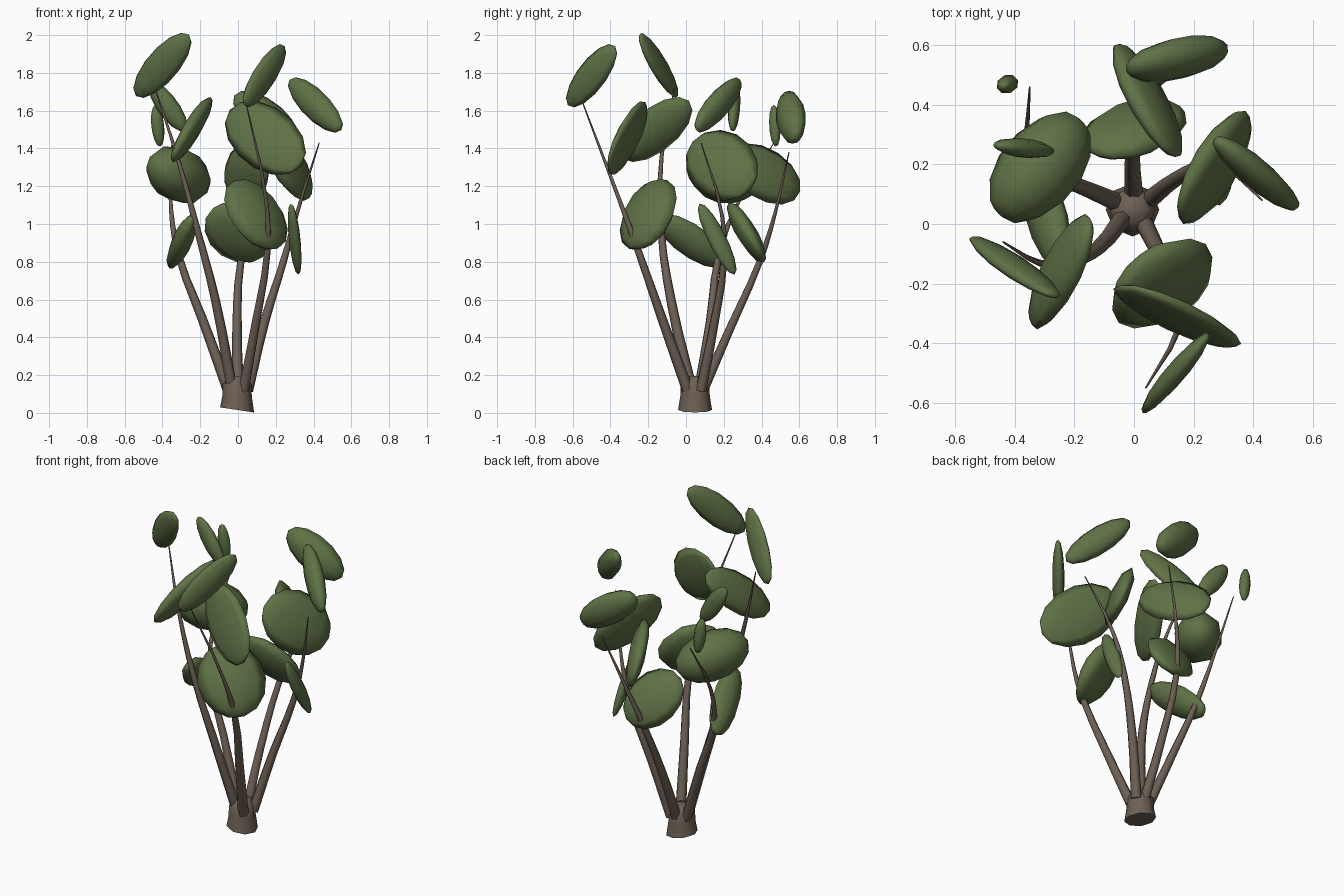
import bpy, bmesh, math
from mathutils import Matrix, Vector

if "Cube" in bpy.data.objects:
    bpy.data.objects.remove(bpy.data.objects["Cube"])


def material(name, rgb):
    m = bpy.data.materials.new(name)
    m.diffuse_color = (*rgb, 1)
    m.use_nodes = True
    m.node_tree.nodes["Principled BSDF"].inputs["Base Color"].default_value = m.diffuse_color
    return m


GREEN = material("leaf_green", (0.115, 0.17, 0.062))
BROWN = material("bark_brown", (0.155, 0.118, 0.09))


def add_mesh(name, bm, mat):
    bmesh.ops.recalc_face_normals(bm, faces=bm.faces)
    me = bpy.data.meshes.new(name)
    for f in bm.faces:
        f.smooth = True
    bm.to_mesh(me)
    bm.free()
    me.materials.append(mat)
    ob = bpy.data.objects.new(name, me)
    bpy.context.collection.objects.link(ob)
    return ob


def main_axis(c):
    """Longest axis of a symmetric matrix and its squared length."""
    m = c.copy()
    for _ in range(8):
        m = m @ m
        t = m[0][0] + m[1][1] + m[2][2]
        m = m * (1 / t)
    u = max((m.col[i].copy() for i in range(3)), key=lambda v: v.length).normalized()
    return u, u.dot(c @ u)


def leaf_clump(name, centre, half, tilt):
    """Low-poly ellipsoid from half extents and tilt in the xy, xz and yz planes."""
    hx, hy, hz = half
    xy, xz, yz = tilt[0] * hx * hy, tilt[1] * hx * hz, tilt[2] * hy * hz
    c = Matrix(((hx * hx, xy, xz), (xy, hy * hy, yz), (xz, yz, hz * hz)))
    u1, l1 = main_axis(c)
    rest = c - Matrix([[l1 * u1[i] * u1[j] for j in range(3)] for i in range(3)])
    u2, l2 = main_axis(rest)
    u2 = (u2 - u1 * u1.dot(u2)).normalized()
    u3 = u1.cross(u2)
    l3 = max(hx * hx + hy * hy + hz * hz - l1 - l2, 0.03 ** 2)
    # poles of the sphere lie at the tips of the clump
    axes = Matrix((u2 * math.sqrt(l2), u3 * math.sqrt(l3), u1 * math.sqrt(l1))).transposed()
    bm = bmesh.new()
    bmesh.ops.create_uvsphere(bm, u_segments=8, v_segments=7, radius=1.05)
    for v in bm.verts:
        v.co = axes @ v.co + Vector(centre)
    add_mesh(name, bm, GREEN)


# leaf clumps: centre, half extents, tilt
leaf_clump("front_left_top_leaf", (-.40, -.145, 1.84), (.147, .10, .165), (-.90, .72, -.87))
leaf_clump("front_left_mid_leaf", (-.245, -.16, 1.50), (.105, .185, .165), (.72, .85, .60))
leaf_clump("front_left_low_leaf", (-.295, .03, .91), (.08, .18, .14), (-.5, .7, -.7))
leaf_clump("left_top_leaf", (-.37, .255, 1.62), (.098, .033, .125), (-.3, -.75, .2))
leaf_clump("left_small_leaf", (-.425, .47, 1.52), (.035, .025, .105), (.3, -.3, -.2))
leaf_clump("left_low_leaf", (-.315, .19, 1.26), (.165, .18, .148), (.4, -.2, -.2))
leaf_clump("front_top_leaf", (.14, -.50, 1.785), (.11, .13, .16), (.92, .75, .72))
leaf_clump("front_mid_leaf", (.145, -.31, 1.455), (.205, .10, .188), (-.85, -.35, .75))
leaf_clump("front_low_leaf", (.095, -.20, 1.05), (.165, .15, .18), (.42, -.42, .42))
leaf_clump("right_top_leaf", (.41, .17, 1.63), (.14, .12, .14), (-.85, -.72, .75))
leaf_clump("right_mid_leaf", (.27, .19, 1.31), (.12, .185, .18), (.7, -.6, -.1))
leaf_clump("right_low_leaf", (.30, .165, .92), (.032, .098, .18), (.4, -.6, -.85))
leaf_clump("back_top_leaf", (.145, .555, 1.565), (.165, .077, .135), (.4, -.6, -.1))
leaf_clump("back_mid_leaf", (.045, .415, 1.265), (.115, .185, .155), (-.8, 0, -.4))
leaf_clump("back_low_leaf", (0, .32, .955), (.17, .10, .155), (.3, -.2, -.8))


def stem(name, points):
    """Curved branch tapering towards its tip."""
    cu = bpy.data.curves.new(name, 'CURVE')
    cu.dimensions = '3D'
    cu.bevel_depth = 1.0
    cu.bevel_resolution = 1
    cu.resolution_u = 3
    cu.use_fill_caps = True
    sp = cu.splines.new('BEZIER')
    sp.bezier_points.add(len(points) - 1)
    for bp, co, r in zip(sp.bezier_points, points, (.031, .025, .019, .011, .003)):
        bp.co = co
        bp.radius = r
        bp.handle_left_type = bp.handle_right_type = 'AUTO'
    cu.materials.append(BROWN)
    ob = bpy.data.objects.new(name, cu)
    bpy.context.collection.objects.link(ob)
    bpy.ops.object.select_all(action='DESELECT')
    ob.select_set(True)
    bpy.context.view_layer.objects.active = ob
    bpy.ops.object.convert(target='MESH')
    bpy.ops.object.shade_smooth()


stem("front_left_stem", [(-.03, .03, .12), (-.12, -.08, .6), (-.21, -.13, .95),
                         (-.32, -.13, 1.35), (-.44, -.06, 1.72)])
stem("front_stem", [(.03, .01, .12), (.095, -.12, .48), (.155, -.25, .85),
                    (.15, -.35, 1.12), (.04, -.55, 1.65)])
stem("right_stem", [(.05, .08, .12), (.14, .15, .48), (.24, .2, .8),
                    (.31, .19, 1.05), (.43, .08, 1.43)])
stem("back_stem", [(0, .09, .12), (-.005, .235, .45), (.015, .39, .8),
                   (.08, .47, 1.05), (.2, .545, 1.38)])
stem("left_stem", [(-.05, .07, .12), (-.19, .13, .5), (-.31, .17, .82),
                   (-.355, .26, 1.08), (-.35, .46, 1.42)])

# root stump: stacked rings, slightly tilted at the foot
bm = bmesh.new()
rings = []
for r, z in ((.09, .015), (.078, .09), (.076, .15), (.045, .195)):
    ring = []
    for i in range(8):
        a = math.tau * i / 8
        x, y = r * math.cos(a) - .005, r * math.sin(a) + .048
        lean = -.15 * x if z < .05 else 0
        ring.append(bm.verts.new((x, y, max(z + lean, 0))))
    rings.append(ring)
for lo, hi in zip(rings, rings[1:]):
    for i in range(8):
        j = (i + 1) % 8
        bm.faces.new((lo[i], lo[j], hi[j], hi[i]))
bm.faces.new(rings[0][::-1])
bm.faces.new(rings[-1])
stump = add_mesh("root_stump", bm, BROWN)
bpy.ops.object.select_all(action='DESELECT')
stump.select_set(True)
bpy.context.view_layer.objects.active = stump
bpy.ops.object.shade_smooth_by_angle(angle=math.radians(60))
